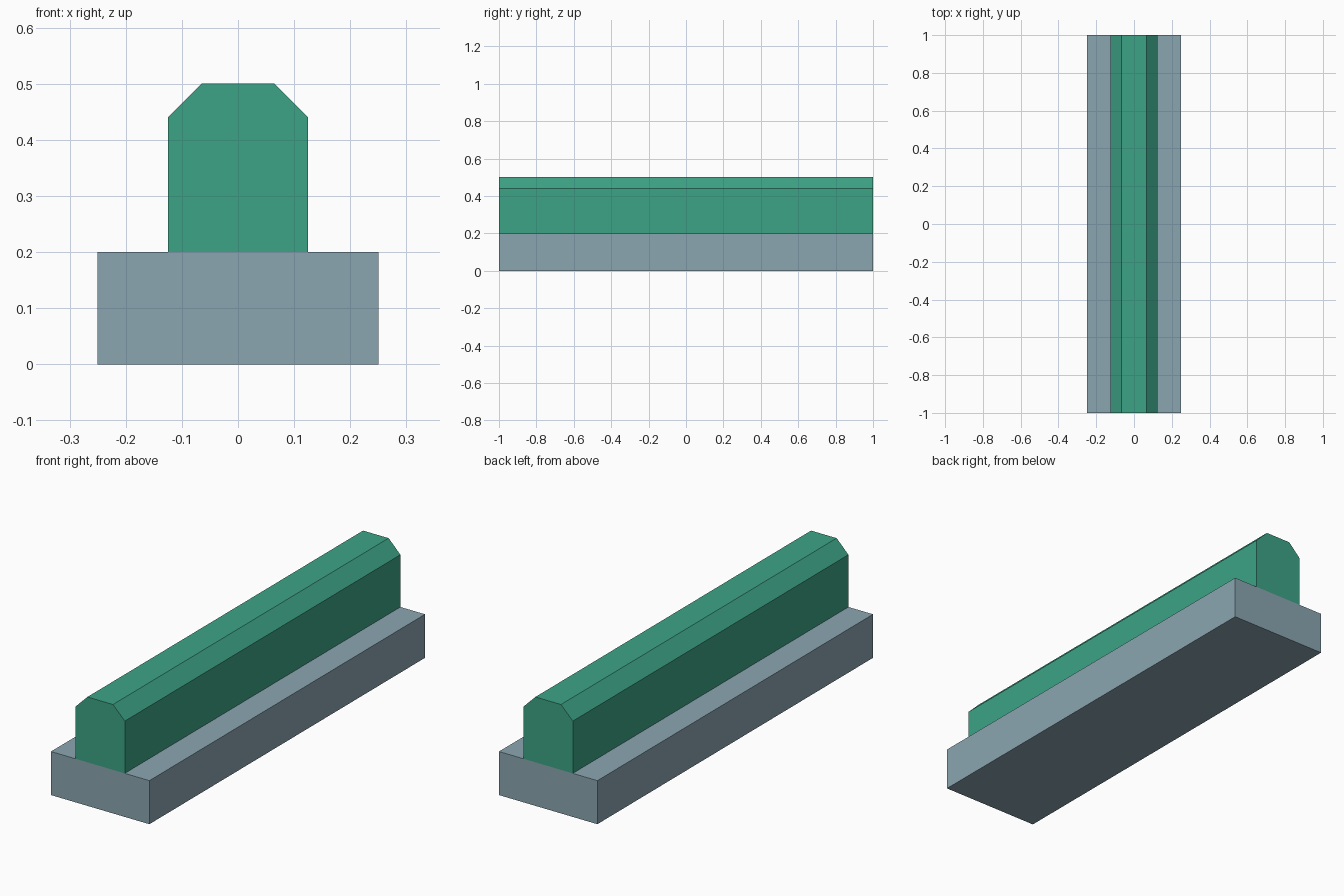
import bpy
import bmesh

if "Cube" in bpy.data.objects:
    bpy.data.objects.remove(bpy.data.objects["Cube"])


def material(name, rgb):
    m = bpy.data.materials.new(name)
    m.diffuse_color = (*rgb, 1.0)
    m.use_nodes = True
    m.node_tree.nodes["Principled BSDF"].inputs["Base Color"].default_value = m.diffuse_color
    return m


def extrude_profile(name, half, mat, y0=-1.0, y1=1.0):
    """Mirror a right-hand (x, z) half profile, bottom to top, and extrude it along y."""
    profile = half + [(-x, z) for x, z in reversed(half)]
    bm = bmesh.new()
    face = bm.faces.new([bm.verts.new((x, y0, z)) for x, z in profile])
    ext = bmesh.ops.extrude_face_region(bm, geom=[face])
    moved = [v for v in ext["geom"] if isinstance(v, bmesh.types.BMVert)]
    bmesh.ops.translate(bm, verts=moved, vec=(0, y1 - y0, 0))
    bmesh.ops.recalc_face_normals(bm, faces=bm.faces)
    mesh = bpy.data.meshes.new(name)
    bm.to_mesh(mesh)
    bm.free()
    mesh.materials.append(mat)
    obj = bpy.data.objects.new(name, mesh)
    bpy.context.collection.objects.link(obj)
    return obj


grey = material("blue_grey", (0.258, 0.381, 0.440))
green = material("green", (0.047, 0.370, 0.238))

# Wide base slab
extrude_profile("base", [(0.25, 0.0), (0.25, 0.2)], grey)

# Narrow rail with chamfered top edges
extrude_profile("rail", [(0.125, 0.2), (0.125, 0.44), (0.065, 0.5)], green)
